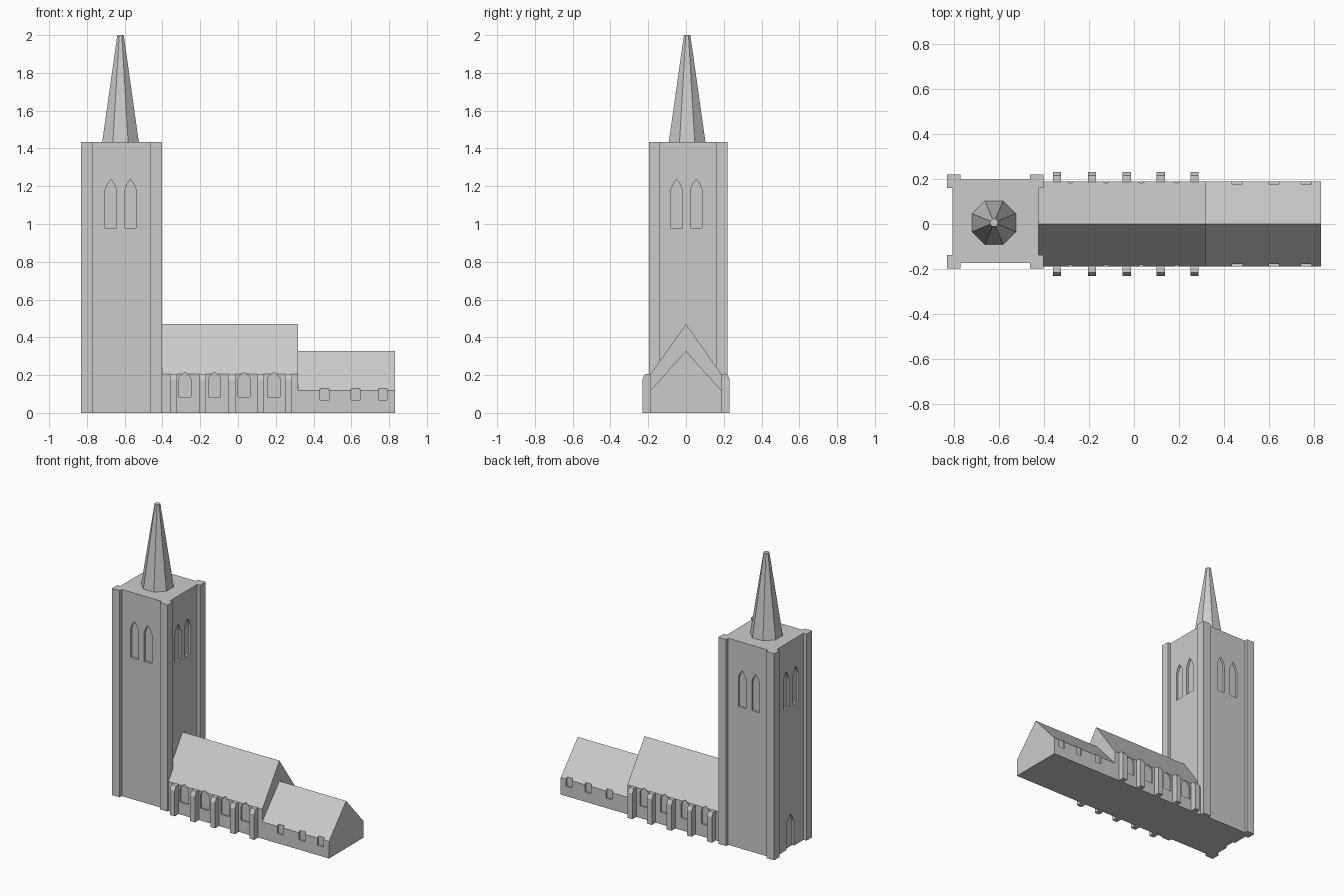
import bpy, bmesh, math
from mathutils import Vector

if "Cube" in bpy.data.objects:
    bpy.data.objects.remove(bpy.data.objects["Cube"])

stone = bpy.data.materials.new("grey stone")
stone.diffuse_color = (0.6, 0.6, 0.6, 1)
stone.use_nodes = True
stone.node_tree.nodes["Principled BSDF"].inputs["Base Color"].default_value = stone.diffuse_color

PLACE = {'X': lambda a, b, t: (t, a, b),
         'Y': lambda a, b, t: (a, t, b),
         'Z': lambda a, b, t: (a, b, t)}


def prisms(name, items):
    """One object from prisms, each (outline, axis, start, end)."""
    bm = bmesh.new()
    for outline, axis, lo, hi in items:
        p = PLACE[axis]
        va = [bm.verts.new(p(a, b, lo)) for a, b in outline]
        vb = [bm.verts.new(p(a, b, hi)) for a, b in outline]
        bm.faces.new(va)
        bm.faces.new(vb[::-1])
        n = len(outline)
        for i in range(n):
            j = (i + 1) % n
            bm.faces.new((va[i], vb[i], vb[j], va[j]))
    bmesh.ops.recalc_face_normals(bm, faces=bm.faces)
    me = bpy.data.meshes.new(name)
    bm.to_mesh(me)
    bm.free()
    me.materials.append(stone)
    ob = bpy.data.objects.new(name, me)
    bpy.context.collection.objects.link(ob)
    return ob


def cut(target, items):
    """Carve recesses into the target."""
    cutter = prisms(target.name + "_cutter", items)
    mod = target.modifiers.new("recesses", 'BOOLEAN')
    mod.operation = 'DIFFERENCE'
    mod.solver = 'EXACT'
    mod.object = cutter
    bpy.context.view_layer.objects.active = target
    bpy.ops.object.modifier_apply(modifier=mod.name)
    bpy.data.objects.remove(cutter)


def lancet(c, w, z0, shoulder, peak):
    h = w / 2
    m = (shoulder + peak) / 2
    return [(c - h, z0), (c + h, z0), (c + h, shoulder), (c + h * 0.6, m + 0.003),
            (c, peak), (c - h * 0.6, m + 0.003), (c - h, shoulder)]


def rect(a0, a1, b0, b1):
    return [(a0, b0), (a1, b0), (a1, b1), (a0, b1)]


# Tower: square shaft with projecting corner piers
X0, X1, Y0, Y1 = -0.83, -0.402, -0.197, 0.22
PIER, STEP, TOP = 0.06, 0.023, 1.433
corner = [(0, PIER), (0, 0), (PIER, 0), (PIER, STEP)]
mirror = [(STEP, PIER)] + corner[:]
plan = [(X0 + a, Y0 + b) for a, b in mirror]
plan += [(X1 - a, Y0 + b) for a, b in mirror[::-1]]
plan += [(X1 - a, Y1 - b) for a, b in mirror]
plan += [(X0 + a, Y1 - b) for a, b in mirror[::-1]]
tower = prisms("tower", [(plan, 'Z', 0, TOP)])

# Paired belfry openings on all four sides, and the west doorway
D = 0.015
cx, cy = (X0 + X1) / 2 - 0.005, 0.002
faces_y = [(Y0 - 0.05, Y0 + STEP + D), (Y1 - STEP - D, Y1 + 0.05)]
faces_x = [(X0 - 0.05, X0 + STEP + D), (X1 - STEP - D, X1 + 0.05)]
openings = []
for s in (-0.052, 0.052):
    for lo, hi in faces_y:
        openings.append((lancet(cx + s, 0.06, 0.98, 1.18, 1.237), 'Y', lo, hi))
    for lo, hi in faces_x:
        openings.append((lancet(cy + s, 0.062, 0.98, 1.18, 1.237), 'X', lo, hi))
openings.append((lancet(0.01, 0.085, -0.02, 0.17, 0.235), 'X', *faces_x[0]))
cut(tower, openings)

# Spire: tapering octagon with flats facing the tower sides
bm = bmesh.new()
k = 1 / math.cos(math.pi / 8)
rings = []
for r, z in ((0.097 * k, TOP), (0.017 * k, 2.0)):
    rings.append([bm.verts.new((-0.622 + r * math.cos((i + 0.5) * math.pi / 4),
                                0.006 + r * math.sin((i + 0.5) * math.pi / 4), z))
                  for i in range(8)])
bm.faces.new(rings[0][::-1])
bm.faces.new(rings[1])
for i in range(8):
    j = (i + 1) % 8
    bm.faces.new((rings[0][i], rings[0][j], rings[1][j], rings[1][i]))
me = bpy.data.meshes.new("spire")
bm.to_mesh(me)
bm.free()
me.materials.append(stone)
bpy.context.collection.objects.link(bpy.data.objects.new("spire", me))


# Nave and chancel: gabled halls
def hall(name, x0, x1, eave, ridge, w=0.188):
    return prisms(name, [([(-w, 0), (w, 0), (w, eave), (0, ridge), (-w, eave)], 'X', x0, x1)])


nave = hall("nave", -0.425, 0.318, 0.205, 0.47)
chancel = hall("chancel", 0.318, 0.83, 0.118, 0.328)
sides = [(-0.25, -0.177), (0.177, 0.25)]
cut(nave, [(lancet(c, 0.065, 0.085, 0.182, 0.215), 'Y', lo, hi)
           for c in (-0.282, -0.124, 0.032, 0.189) for lo, hi in sides])
cut(chancel, [(rect(c - 0.023, c + 0.023, 0.068, 0.13), 'Y', lo, hi)
              for c in (0.458, 0.622, 0.766) for lo, hi in sides])

# Buttresses with sloped caps along both nave walls
for s, side in ((-1, "front"), (1, "back")):
    shape = [(s * a, b) for a, b in ((0.18, 0), (0.231, 0), (0.231, 0.178),
                                     (0.216, 0.206), (0.18, 0.206))]
    prisms("buttresses_" + side, [(shape, 'X', c - 0.018, c + 0.018)
                                  for c in (-0.342, -0.187, -0.032, 0.119, 0.268)])
